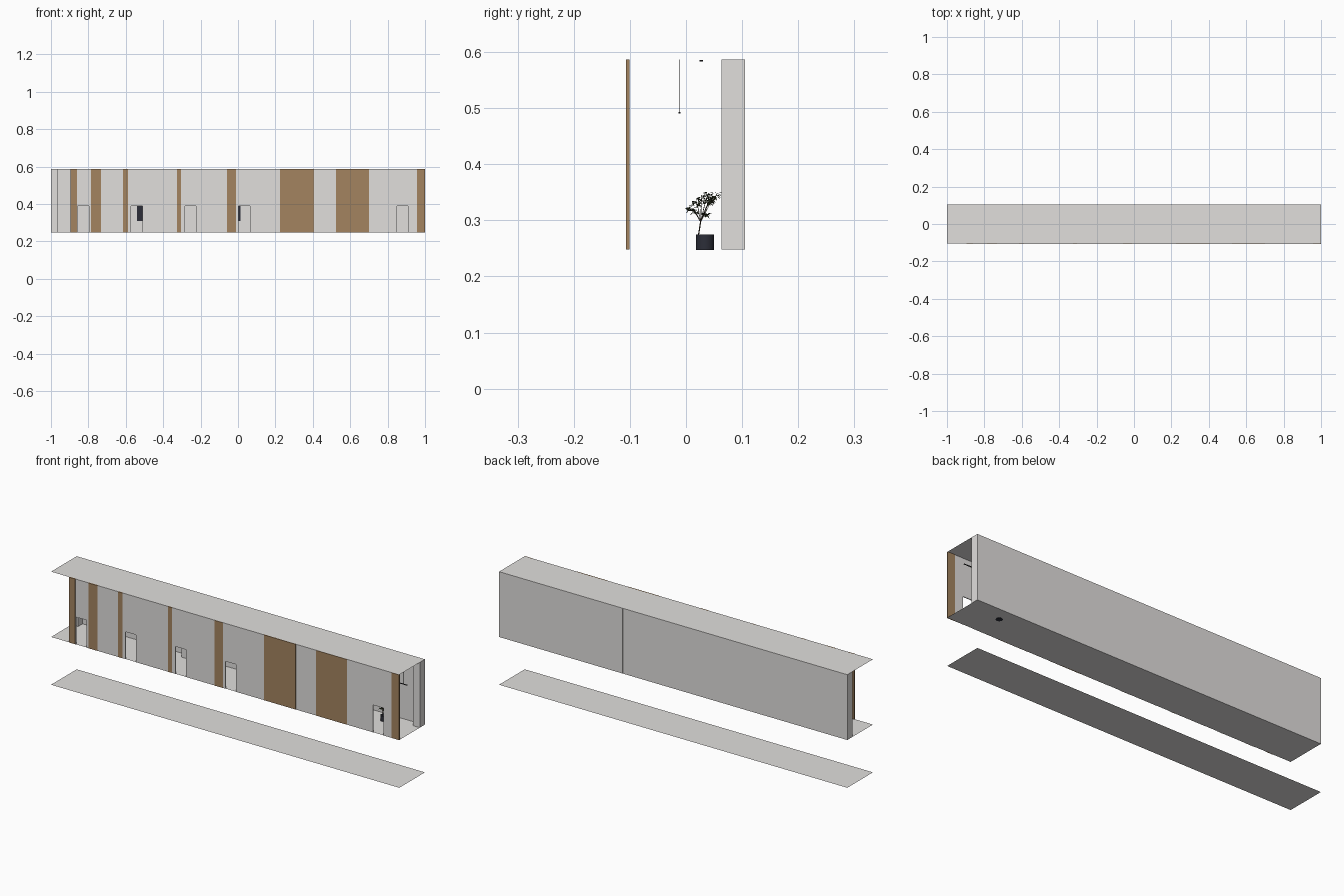
import bpy, bmesh, math, random
from mathutils import Vector

cube = bpy.data.objects.get("Cube")
if cube:
    bpy.data.objects.remove(cube, do_unlink=True)
random.seed(4)

FLOOR, CEIL, DOOR_TOP = 0.248, 0.587, 0.39
HALF = 0.105


def material(name, color):
    m = bpy.data.materials.new(name)
    m.use_nodes = True
    m.diffuse_color = (*color, 1)
    m.node_tree.nodes["Principled BSDF"].inputs["Base Color"].default_value = (*color, 1)
    return m


plaster = material("warm grey plaster", (0.75, 0.735, 0.72))
wood = material("brown wood", (0.37, 0.23, 0.115))
black = material("black metal", (0.012, 0.012, 0.014))
slate = material("dark slate", (0.025, 0.027, 0.04))
green = material("dark green leaf", (0.045, 0.06, 0.025))
bark = material("bark", (0.05, 0.035, 0.022))


def finish(name, bm, mat):
    bmesh.ops.recalc_face_normals(bm, faces=bm.faces)
    mesh = bpy.data.meshes.new(name)
    bm.to_mesh(mesh)
    bm.free()
    mesh.materials.append(mat)
    obj = bpy.data.objects.new(name, mesh)
    bpy.context.collection.objects.link(obj)
    return obj


def box(name, xs, ys, zs, mat):
    bm = bmesh.new()
    bmesh.ops.create_cube(bm, size=1)
    for v in bm.verts:
        v.co = [r[0] if c < 0 else r[1] for c, r in zip(v.co, (xs, ys, zs))]
    return finish(name, bm, mat)


def sheet(name, z):
    bm = bmesh.new()
    bm.faces.new([bm.verts.new((x, y, z)) for x, y in
                  ((-1, -HALF), (1, -HALF), (1, HALF), (-1, HALF))])
    return finish(name, bm, plaster)


def wall_bay(name, x0, x1, door):
    # Elevation outline with a door notch, extruded to the wall thickness
    pts = [(x0, FLOOR)]
    if door:
        a, b = door
        pts += [(a, FLOOR), (a, DOOR_TOP), (b, DOOR_TOP), (b, FLOOR)]
    pts += [(x1, FLOOR), (x1, CEIL), (x0, CEIL)]
    bm = bmesh.new()
    face = bm.faces.new([bm.verts.new((x, -0.106, z)) for x, z in pts])
    ext = bmesh.ops.extrude_face_region(bm, geom=[face])["geom"]
    for v in ext:
        if isinstance(v, bmesh.types.BMVert):
            v.co.y = -0.102
    return finish(name, bm, plaster)


def rod(name, points, radius, mat):
    curve = bpy.data.curves.new(name, "CURVE")
    curve.dimensions = "3D"
    curve.bevel_depth = radius
    curve.bevel_resolution = 1
    s = curve.splines.new("POLY")
    s.points.add(len(points) - 1)
    for p, co in zip(s.points, points):
        p.co = (*co, 1)
    curve.materials.append(mat)
    obj = bpy.data.objects.new(name, curve)
    bpy.context.collection.objects.link(obj)
    return obj


# Horizontal sheets
sheet("lower_ground", 0)
sheet("floor", FLOOR)
sheet("ceiling", CEIL)

# Front wall: timber panels with plaster bays between them
panels = [(-0.895, -0.86), (-0.785, -0.732), (-0.614, -0.588), (-0.326, -0.305),
          (-0.059, -0.011), (0.224, 0.406), (0.524, 0.70), (0.956, 1.0)]
doors = [(-0.857, -0.797), (-0.571, -0.511), (-0.284, -0.224), (0.002, 0.064), (0.85, 0.91)]
for i, span in enumerate(panels):
    box(f"timber_panel_{i + 1}", span, (-0.107, -0.101), (FLOOR, CEIL), wood)
for i, (left, right) in enumerate(zip(panels, panels[1:])):
    x0, x1 = left[1], right[0]
    door = next((d for d in doors if x0 < d[0] < x1), None)
    wall_bay(f"front_wall_bay_{i + 1}", x0, x1, door)

# Back wall in two lengths, with pilasters on the inside
for i, span in enumerate([(-1, 0.288), (0.29, 1)]):
    box(f"back_wall_{i + 1}", span, (0.1, HALF), (FLOOR, CEIL), plaster)
for i, span in enumerate([(-1, -0.963), (-0.37, -0.30), (0.29, 0.355), (0.96, 1)]):
    box(f"pilaster_{i + 1}", span, (0.063, 0.1), (FLOOR, CEIL), plaster)

# Wall screens
for i, span in enumerate([(-0.54, -0.40), (-0.13, 0.013)]):
    box(f"wall_screen_{i + 1}", span, (0.095, 0.0995), (0.31, 0.395), slate)

# Ceiling track and hanging linear lamps
box("ceiling_track", (-0.85, 0.94), (0.024, 0.030), (0.583, 0.586), black)
for i, x in enumerate([-0.6, -0.1, 0.4, 0.9]):
    box(f"pendant_bar_{i + 1}", (x - 0.08, x + 0.08), (-0.0135, -0.0095), (0.490, 0.493), black)
    for side in (-1, 1):
        rod("pendant_cord", [(x + side * 0.06, -0.0115, 0.493),
                             (x + side * 0.06, -0.0115, CEIL)], 0.0005, black)

# Pot
PX, PY = 0.813, 0.034
bm = bmesh.new()
bmesh.ops.create_cone(bm, cap_ends=True, segments=32, radius1=0.016, radius2=0.016, depth=0.028)
bmesh.ops.translate(bm, verts=bm.verts, vec=(PX, PY, 0.261))
pot = finish("plant_pot", bm, slate)
for p in pot.data.polygons:
    p.use_smooth = len(p.vertices) == 4

# Stems, each ending in a spray of folded leaves
fork = Vector((PX, 0.026, 0.297))
rod("trunk", [(PX, 0.022, 0.272), fork], 0.0012, bark)
bm = bmesh.new()


def leaf(base, direction, length):
    side = direction.cross(Vector((0, 0, 1))).normalized() * length * 0.24
    mid = base + direction * length * 0.5
    droop = Vector((0, 0, -0.2 * length))
    a, t = bm.verts.new(base), bm.verts.new(base + direction * length + droop)
    for s in (-1, 1):
        bm.faces.new([a, bm.verts.new(mid + side * s - droop * 0.3), t])


tips = [(0.0, 0.005, 0.325), (0.018, 0.012, 0.318), (-0.02, 0.018, 0.335),
        (0.008, 0.028, 0.343), (-0.008, 0.040, 0.349), (0.022, 0.045, 0.340),
        (-0.024, 0.048, 0.342), (0.003, 0.056, 0.348), (0.0, 0.036, 0.312)]
for dx, y, z in tips:
    tip = Vector((PX + dx, y, z))
    bend = fork.lerp(tip, 0.5) + Vector((0, 0, 0.004))
    rod("branch", [fork, bend, tip], 0.0006, bark)
    for k in range(22):
        a = k * 2.4
        d = Vector((math.cos(a), math.sin(a), random.uniform(-0.7, 0.5))).normalized()
        start = bend.lerp(tip, random.uniform(0.5, 1))
        leaf(start + d * random.uniform(0, 0.004), d, random.uniform(0.006, 0.01))
finish("leaves", bm, green)
